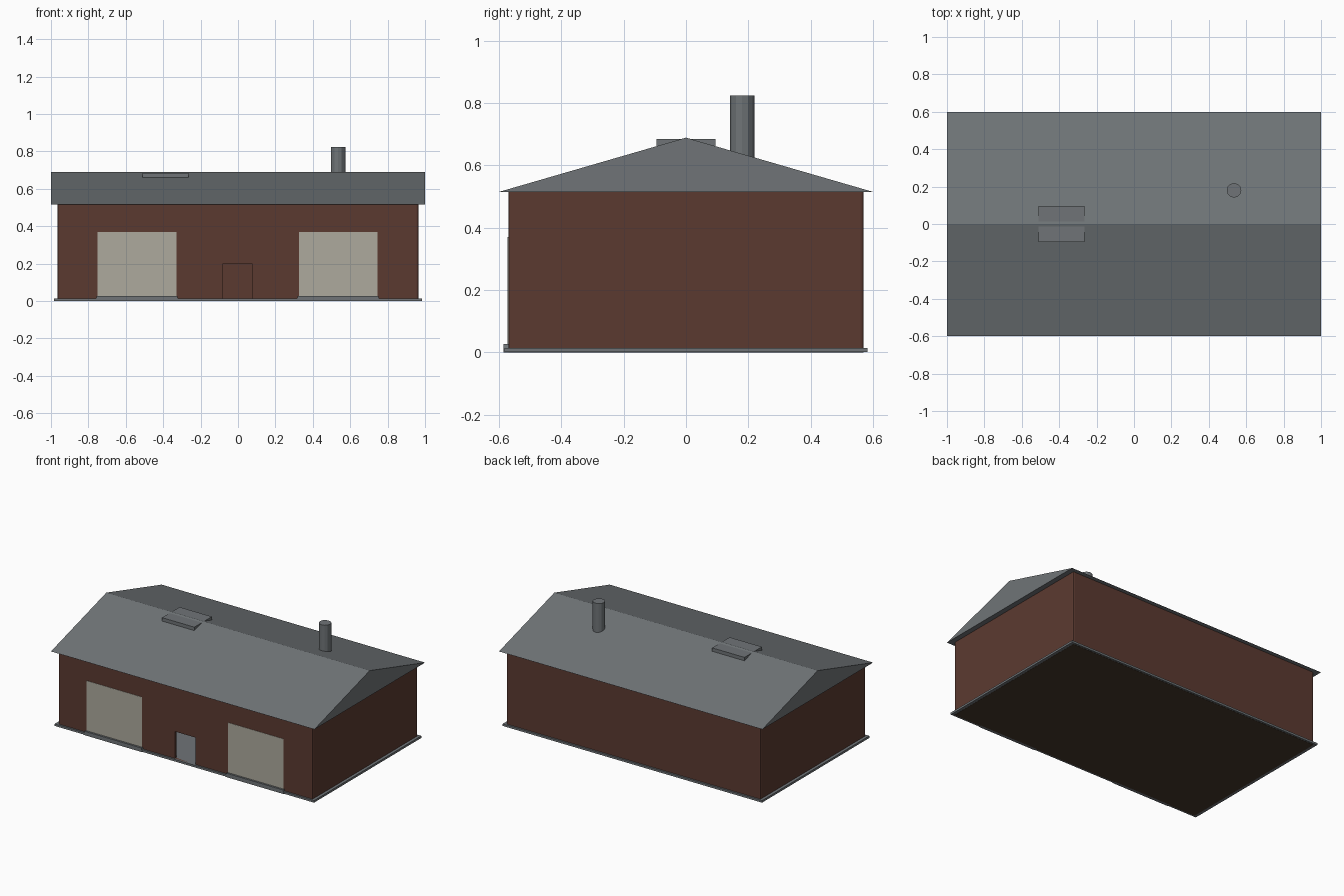
import bpy, bmesh
from mathutils import Matrix, Vector

if "Cube" in bpy.data.objects:
    bpy.data.objects.remove(bpy.data.objects["Cube"])


def material(name, rgb):
    m = bpy.data.materials.new(name)
    m.diffuse_color = (*rgb, 1)
    m.use_nodes = True
    m.node_tree.nodes["Principled BSDF"].inputs["Base Color"].default_value = m.diffuse_color
    return m


BRICK = material("brick", (0.105, 0.042, 0.03))
SLATE = material("slate", (0.16, 0.175, 0.185))
PANEL = material("door_panel", (0.42, 0.40, 0.34))
EARTH = material("underfloor", (0.06, 0.04, 0.025))


def finish(name, bm, mat=None):
    bmesh.ops.recalc_face_normals(bm, faces=bm.faces)
    me = bpy.data.meshes.new(name)
    bm.to_mesh(me)
    bm.free()
    ob = bpy.data.objects.new(name, me)
    bpy.context.collection.objects.link(ob)
    if mat:
        me.materials.append(mat)
    return ob


def box_mesh(lo, hi):
    lo, hi = Vector(lo), Vector(hi)
    bm = bmesh.new()
    bmesh.ops.create_cube(bm, size=1, matrix=Matrix.Translation((lo + hi) / 2)
                          @ Matrix.Diagonal((*(hi - lo), 1)))
    return bm


def box(name, lo, hi, mat=None):
    return finish(name, box_mesh(lo, hi), mat)


# Ground slab with brown underside
box("slab", (-0.985, -0.582, 0.001), (0.985, 0.582, 0.015), SLATE)
box("underfloor", (-0.965, -0.57, 0), (0.965, 0.57, 0.004), EARTH)

# Hollow walls with clipped corners
bm = box_mesh((-0.965, -0.57, 0.004), (0.965, 0.57, 0.516))
upright = [e for e in bm.edges
           if abs(e.verts[0].co.z - e.verts[1].co.z) > 0.1]
bmesh.ops.bevel(bm, geom=upright, offset=0.01, segments=2,
                profile=0.5, affect='EDGES')
caps = [f for f in bm.faces if abs(f.normal.z) > 0.9]
bmesh.ops.delete(bm, geom=caps, context='FACES_ONLY')
walls = finish("walls", bm, BRICK)
shell = walls.modifiers.new("thickness", 'SOLIDIFY')
shell.thickness = 0.02
shell.offset = -1

# Open doorway in the front wall
cutter = box("doorway_cutter", (-0.08, -0.7, 0.015), (0.075, -0.45, 0.2))
cutter.hide_render = True
cutter.hide_viewport = True
cut = walls.modifiers.new("doorway", 'BOOLEAN')
cut.operation = 'DIFFERENCE'
cut.solver = 'EXACT'
cut.object = cutter

# Garage doors with ramped sills
for side, x in (("left", -0.54), ("right", 0.535)):
    box(f"garage_door_{side}", (x - 0.21, -0.572, 0.015),
        (x + 0.21, -0.56, 0.37), PANEL)
    bm = box_mesh((x - 0.222, -0.585, 0), (x + 0.222, -0.565, 0.027))
    for v in bm.verts:
        if v.co.z > 0.02:
            v.co.x = x + (v.co.x - x) * 0.97
    finish(f"garage_sill_{side}", bm, SLATE)

# Solid gable roof
bm = bmesh.new()
end = [bm.verts.new((-1, y, z))
       for y, z in ((-0.6, 0.515), (0.6, 0.515), (0, 0.689))]
face = bm.faces.new(end)
ext = bmesh.ops.extrude_face_region(bm, geom=[face], use_keep_orig=True)
bmesh.ops.translate(bm, vec=(2, 0, 0), verts=[
    v for v in ext["geom"] if isinstance(v, bmesh.types.BMVert)])
finish("roof", bm, SLATE)

# Ridge vent poking through both slopes
box("ridge_vent", (-0.51, -0.095, 0.64), (-0.265, 0.095, 0.685), SLATE)

# Chimney pipe
bm = bmesh.new()
bmesh.ops.create_cone(bm, cap_ends=True, segments=12, radius1=0.039,
                      radius2=0.039, depth=0.225,
                      matrix=Matrix.Translation((0.535, 0.18, 0.7125)))
finish("chimney", bm, SLATE)
